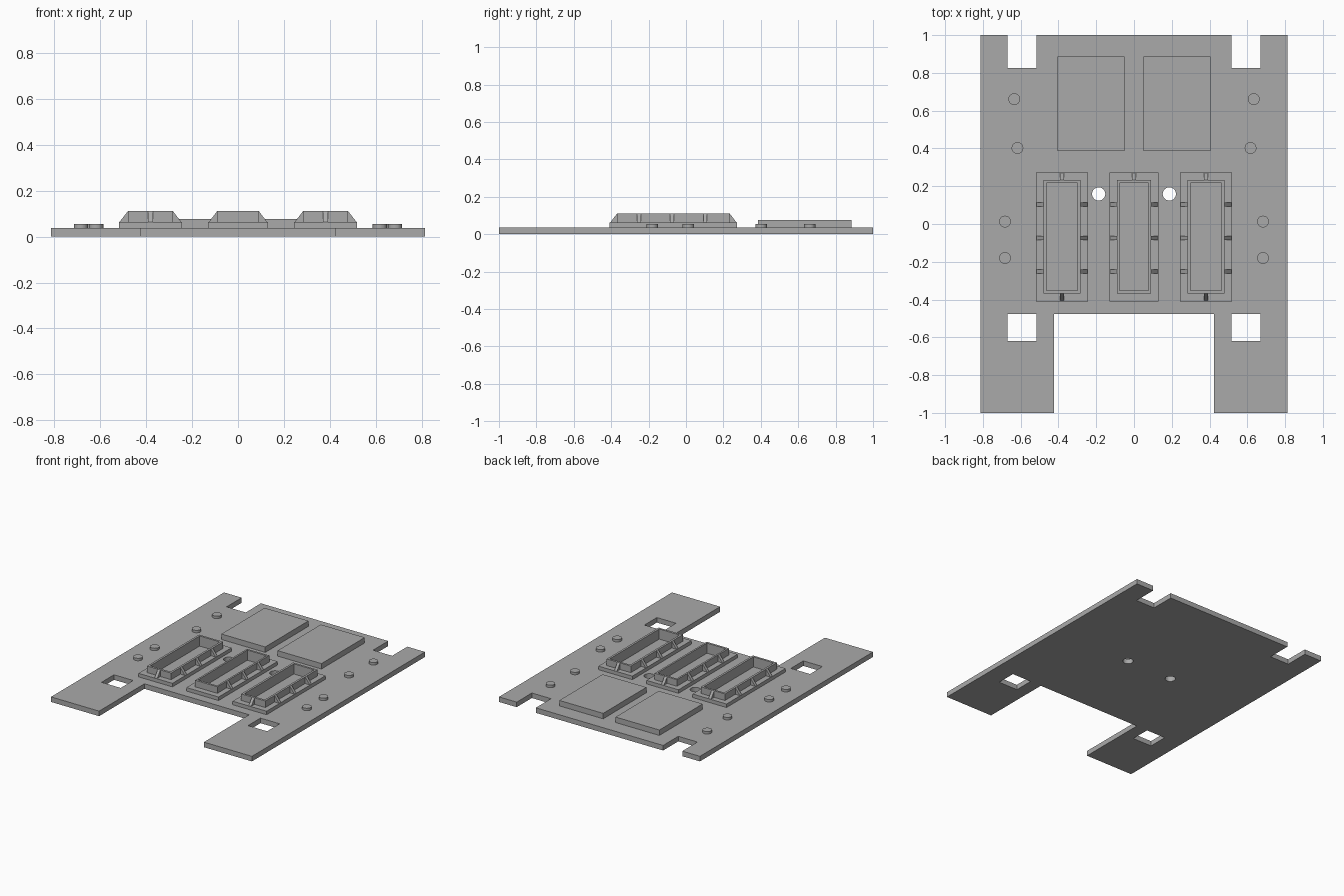
import bpy, bmesh, math
from mathutils import Matrix, Vector

if "Cube" in bpy.data.objects:
    bpy.data.objects.remove(bpy.data.objects["Cube"])

grey = bpy.data.materials.new("plain_grey")
grey.use_nodes = True
grey.diffuse_color = (0.4, 0.4, 0.4, 1)
grey.node_tree.nodes["Principled BSDF"].inputs["Base Color"].default_value = (0.4, 0.4, 0.4, 1)

BASE, FLANGE, PAD, BUTTON, RIM = 0.037, 0.063, 0.077, 0.055, 0.111


def finish(name, bm):
    bmesh.ops.recalc_face_normals(bm, faces=bm.faces[:])
    mesh = bpy.data.meshes.new(name)
    bm.to_mesh(mesh)
    bm.free()
    mesh.materials.append(grey)
    obj = bpy.data.objects.new(name, mesh)
    bpy.context.collection.objects.link(obj)
    return obj


def rect(x0, x1, y0, y1):
    return [(x0, y0), (x1, y0), (x1, y1), (x0, y1)]


def circle(x, y, r, n=32):
    return [(x + r * math.cos(i * math.tau / n), y + r * math.sin(i * math.tau / n))
            for i in range(n)]


def slab(name, loops, z0, z1):
    """Extrude an outline (first loop) with holes (other loops) from z0 to z1."""
    bm = bmesh.new()
    if len(loops) == 1:
        bm.faces.new([bm.verts.new((x, y, z0)) for x, y in loops[0]])
    else:
        for loop in loops:
            vs = [bm.verts.new((x, y, z0)) for x, y in loop]
            for a, b in zip(vs, vs[1:] + vs[:1]):
                bm.edges.new((a, b))
        bmesh.ops.triangle_fill(bm, use_beauty=True, edges=bm.edges[:], normal=(0, 0, 1))
    out = bmesh.ops.extrude_face_region(bm, geom=bm.faces[:], use_keep_orig=True)
    bmesh.ops.translate(bm, vec=(0, 0, z1 - z0),
                        verts=[v for v in out["geom"] if isinstance(v, bmesh.types.BMVert)])
    return finish(name, bm)


def gusset(name, x, y, angle, reach=0.037, half=0.0105):
    """Triangular rib leaning on a wall at (x, y), pointing along angle."""
    bm = bmesh.new()
    profile = [(0, FLANGE), (reach, FLANGE), (0, RIM)]
    a, b = [[bm.verts.new((u, s, z)) for u, z in profile] for s in (-half, half)]
    bm.faces.new(a)
    bm.faces.new(b)
    for i in range(3):
        j = (i + 1) % 3
        bm.faces.new((a[i], a[j], b[j], b[i]))
    bm.transform(Matrix.Translation((x, y, 0)) @ Matrix.Rotation(angle, 4, "Z"))
    return finish(name, bm)


# Base plate: right half outline mirrored, with square and round holes
half = [(0.424, -0.476), (0.424, -1), (0.813, -1), (0.813, 1),
        (0.67, 1), (0.67, 0.825), (0.515, 0.825), (0.515, 1)]
outline = half + [(-x, y) for x, y in reversed(half)]
holes = [rect(s * 0.5925 - 0.0775, s * 0.5925 + 0.0775, -0.62, -0.476) for s in (-1, 1)]
holes += [circle(s * 0.187, 0.159, 0.035) for s in (-1, 1)]
slab("base_plate", [outline] + holes, 0, BASE)

# Raised pads and round buttons on both sides
for s, side in ((1, "left"), (-1, "right")):
    slab(f"{side}_pad", [rect(s * 0.2275 - 0.1775, s * 0.2275 + 0.1775, 0.386, 0.886)], BASE, PAD)
    for i, (x, y) in enumerate([(0.634, 0.661), (0.617, 0.402), (0.683, 0.013), (0.683, -0.18)]):
        slab(f"{side}_button_{i + 1}", [circle(s * x, y, 0.031)], BASE, BUTTON)

# Three open sockets: flange, upright wall and ribs
for name, cx, flange, wall, inner in (("left", 0.381, 0.1375, 0.0975, 0.082),
                                      ("middle", 0, 0.13, 0.09, 0.077),
                                      ("right", -0.381, 0.1375, 0.0975, 0.082)):
    well = rect(cx - inner, cx + inner, -0.352, 0.218)
    slab(f"{name}_socket_flange", [rect(cx - flange, cx + flange, -0.41, 0.272), well], BASE, FLANGE)
    slab(f"{name}_socket_wall", [rect(cx - wall, cx + wall, -0.368, 0.233), well], FLANGE, RIM)
    for i, y in enumerate((0.103, -0.074, -0.251)):
        gusset(f"{name}_socket_left_rib_{i + 1}", cx + wall, y, 0)
        gusset(f"{name}_socket_right_rib_{i + 1}", cx - wall, y, math.pi)
    gusset(f"{name}_socket_back_rib", cx, 0.233, math.pi / 2)
    if name != "middle":
        gusset(f"{name}_socket_front_rib", cx, -0.368, -math.pi / 2)
